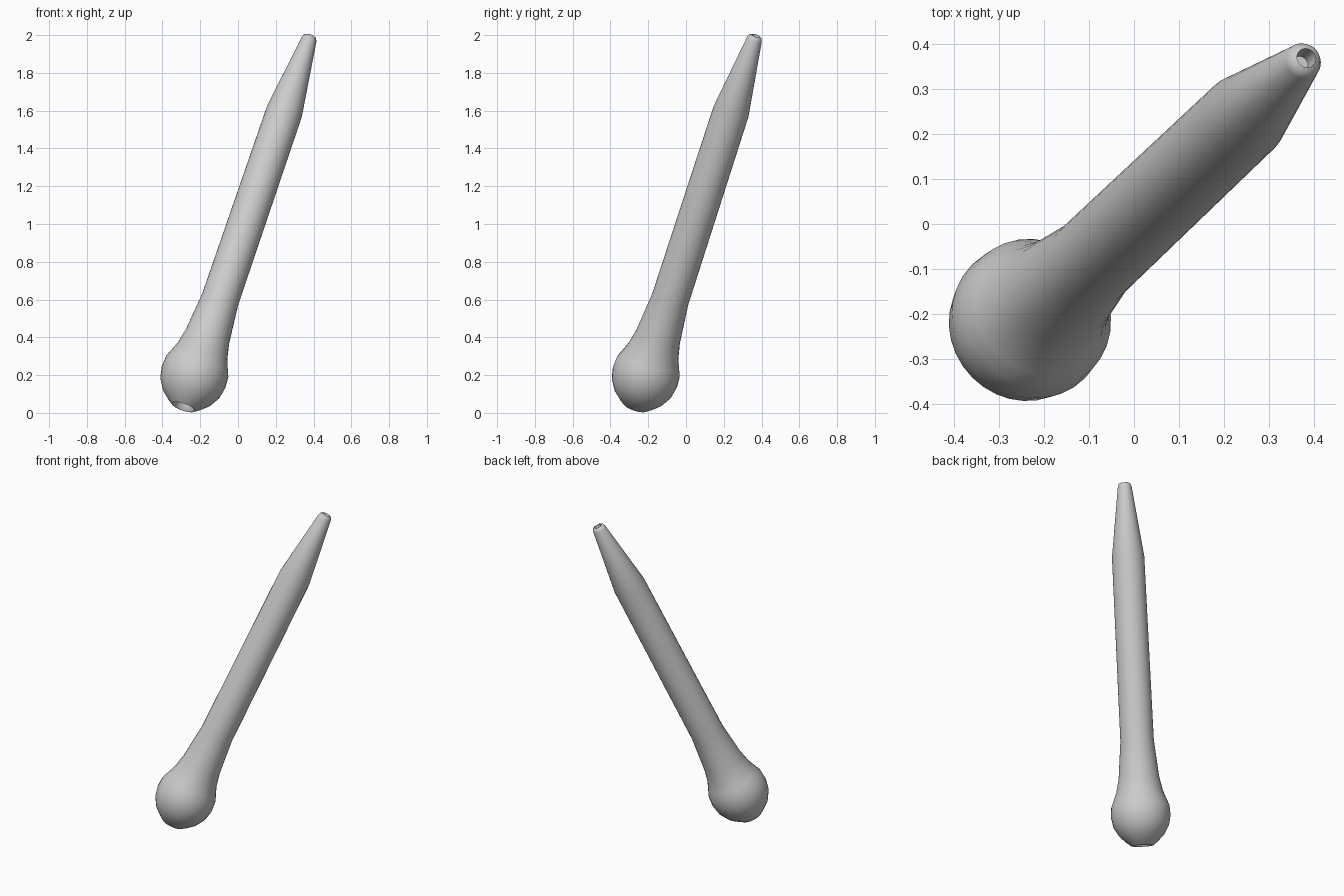
import bpy, bmesh, math
from mathutils import Vector

if "Cube" in bpy.data.objects:
    bpy.data.objects.remove(bpy.data.objects["Cube"])

SIDES = 32
ORIGIN = Vector((-0.235, -0.217, 0.19))            # centre of the ball end
AXIS = Vector((0.342, 0.324, 1.0)).normalized()

# (distance along axis, radius), from the recess in the ball to the hole in the tip
profile = [
    (-0.12, 0.0), (-0.12, 0.045), (-0.168, 0.055), (-0.176, 0.065),
    (-0.155, 0.092), (-0.115, 0.134), (-0.06, 0.166), (0.0, 0.178),
    (0.06, 0.174), (0.105, 0.156), (0.15, 0.139), (0.235, 0.121),
    (0.454, 0.100), (1.554, 0.0965), (1.975, 0.041), (1.992, 0.034),
    (1.998, 0.022), (1.95, 0.019), (1.95, 0.0),
]


def lathe(name, points, sides):
    bm = bmesh.new()
    rings = []
    for t, r in points:
        if r == 0:
            rings.append([bm.verts.new((0, 0, t))])
        else:
            rings.append([bm.verts.new((r * math.cos(a), r * math.sin(a), t))
                          for a in (2 * math.pi * i / sides for i in range(sides))])
    for low, high in zip(rings, rings[1:]):
        for i in range(sides):
            j = (i + 1) % sides
            quad = [low[i % len(low)], low[j % len(low)],
                    high[j % len(high)], high[i % len(high)]]
            bm.faces.new(list(dict.fromkeys(quad)))
    bmesh.ops.recalc_face_normals(bm, faces=bm.faces)
    mesh = bpy.data.meshes.new(name)
    bm.to_mesh(mesh)
    bm.free()
    obj = bpy.data.objects.new(name, mesh)
    bpy.context.collection.objects.link(obj)
    return obj


# Tilted rod with a ball end and a tapered tip
rod = lathe("ball_ended_rod", profile, SIDES)
rod.location = ORIGIN
rod.rotation_mode = 'QUATERNION'
rod.rotation_quaternion = Vector((0, 0, 1)).rotation_difference(AXIS)
bpy.context.view_layer.objects.active = rod
rod.select_set(True)
bpy.ops.object.shade_smooth_by_angle(angle=math.radians(50))
